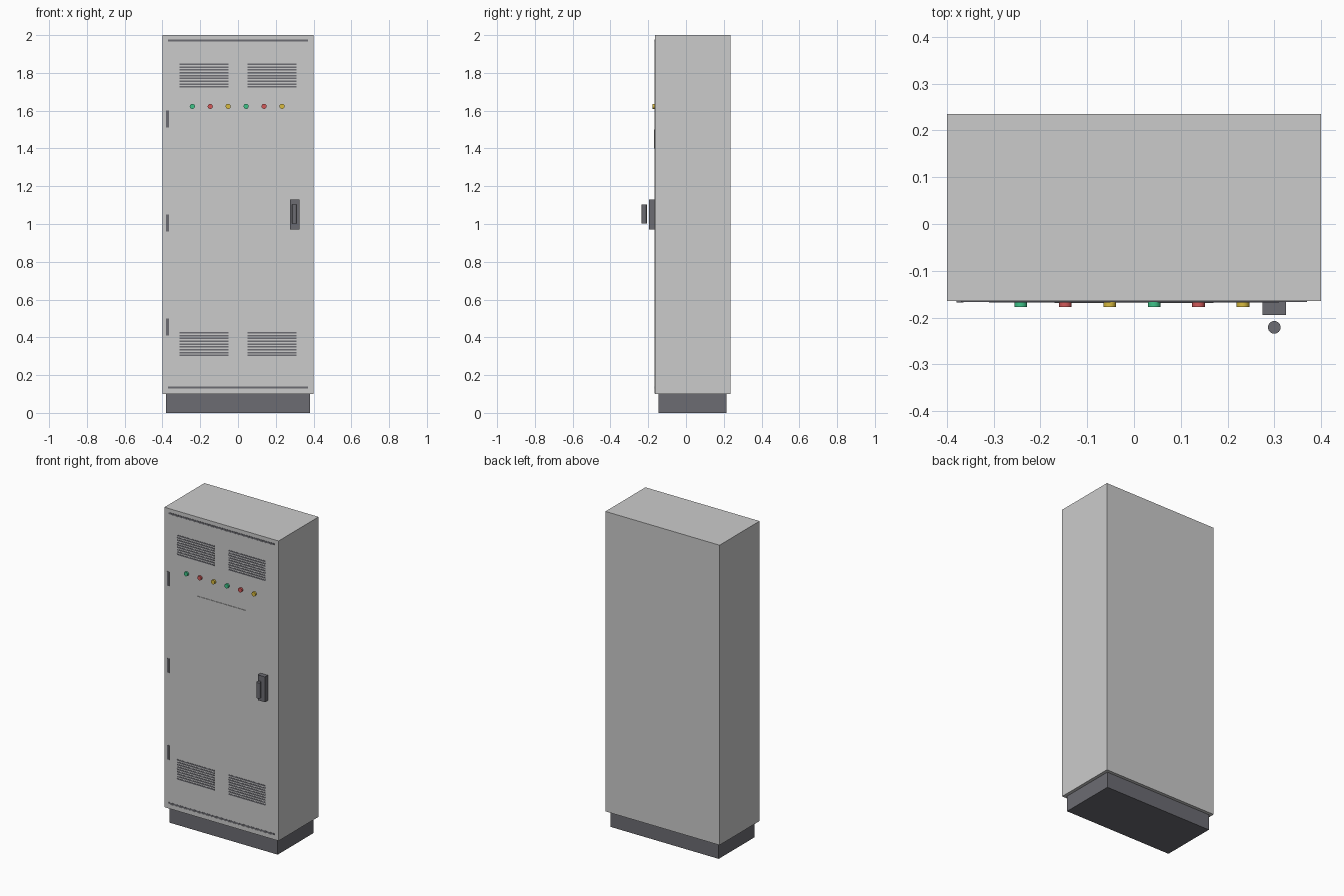
import bpy, math

if "Cube" in bpy.data.objects:
    bpy.data.objects.remove(bpy.data.objects["Cube"])

FRONT = -0.165  # y of the cabinet's front face


def material(name, rgb):
    m = bpy.data.materials.new(name)
    m.diffuse_color = (*rgb, 1)
    m.use_nodes = True
    m.node_tree.nodes["Principled BSDF"].inputs["Base Color"].default_value = m.diffuse_color
    return m


DARK = material("dark_grey", (0.15, 0.15, 0.17))
LAMPS = [material("green", (0.05, 0.55, 0.25)),
         material("red", (0.65, 0.1, 0.1)),
         material("yellow", (0.7, 0.5, 0.05))]


def box(name, x, y, z, mat=None):
    """Box from (min, max) ranges."""
    bpy.ops.mesh.primitive_cube_add(size=1, location=[sum(r) / 2 for r in (x, y, z)])
    o = bpy.context.object
    o.name = name
    o.scale = [r[1] - r[0] for r in (x, y, z)]
    bpy.ops.object.transform_apply(location=False, rotation=False, scale=True)
    if mat:
        o.data.materials.append(mat)
    return o


def cylinder(name, loc, radius, depth, mat, rot=(0, 0, 0)):
    bpy.ops.mesh.primitive_cylinder_add(vertices=24, radius=radius, depth=depth,
                                        location=loc, rotation=rot)
    o = bpy.context.object
    o.name = name
    o.data.materials.append(mat)
    bpy.ops.object.shade_smooth_by_angle(angle=math.radians(40))
    return o


def on_front(name, x, z, out, mat=None):
    """Thin plate standing out from the front face."""
    return box(name, x, (FRONT - out, FRONT + 0.002), z, mat)


# Plinth and cabinet body
box("plinth", (-0.38, 0.38), (-0.145, 0.215), (0, 0.1), DARK)
box("cabinet_body", (-0.4, 0.4), (FRONT, 0.235), (0.1, 2.0))

# Door, sill and the dark seals above and below the door
on_front("door", (-0.365, 0.36), (0.14, 1.965), 0.001)
on_front("sill", (-0.36, 0.36), (0.103, 0.128), 0.001)
on_front("top_seal", (-0.37, 0.37), (1.966, 1.976), 0.002, DARK)
on_front("bottom_seal", (-0.37, 0.37), (0.13, 0.14), 0.002, DARK)

# Vent slats, four banks
for bank_z in (0.30, 1.722):
    for x in ((-0.31, -0.05), (0.05, 0.31)):
        for i in range(9):
            z = bank_z + i * 0.015
            on_front("vent_slat", x, (z, z + 0.008), 0.0025, DARK)

# Hinges
for z in (0.41, 0.96, 1.51):
    on_front("hinge", (-0.38, -0.365), (z, z + 0.09), 0.0025, DARK)

# Label plate
on_front("label_plate", (-0.17, 0.17), (1.40, 1.50), 0.004)

# Indicator lamps
for i in range(6):
    cylinder("indicator_lamp", (-0.242 + i * 0.095, FRONT - 0.0055, 1.623),
             0.0135, 0.015, LAMPS[i % 3], (math.pi / 2, 0, 0))

# Door handle
box("handle_base", (0.275, 0.325), (-0.195, FRONT), (0.97, 1.13), DARK)
cylinder("handle_grip", (0.3, -0.221, 1.052), 0.0135, 0.1, DARK)
